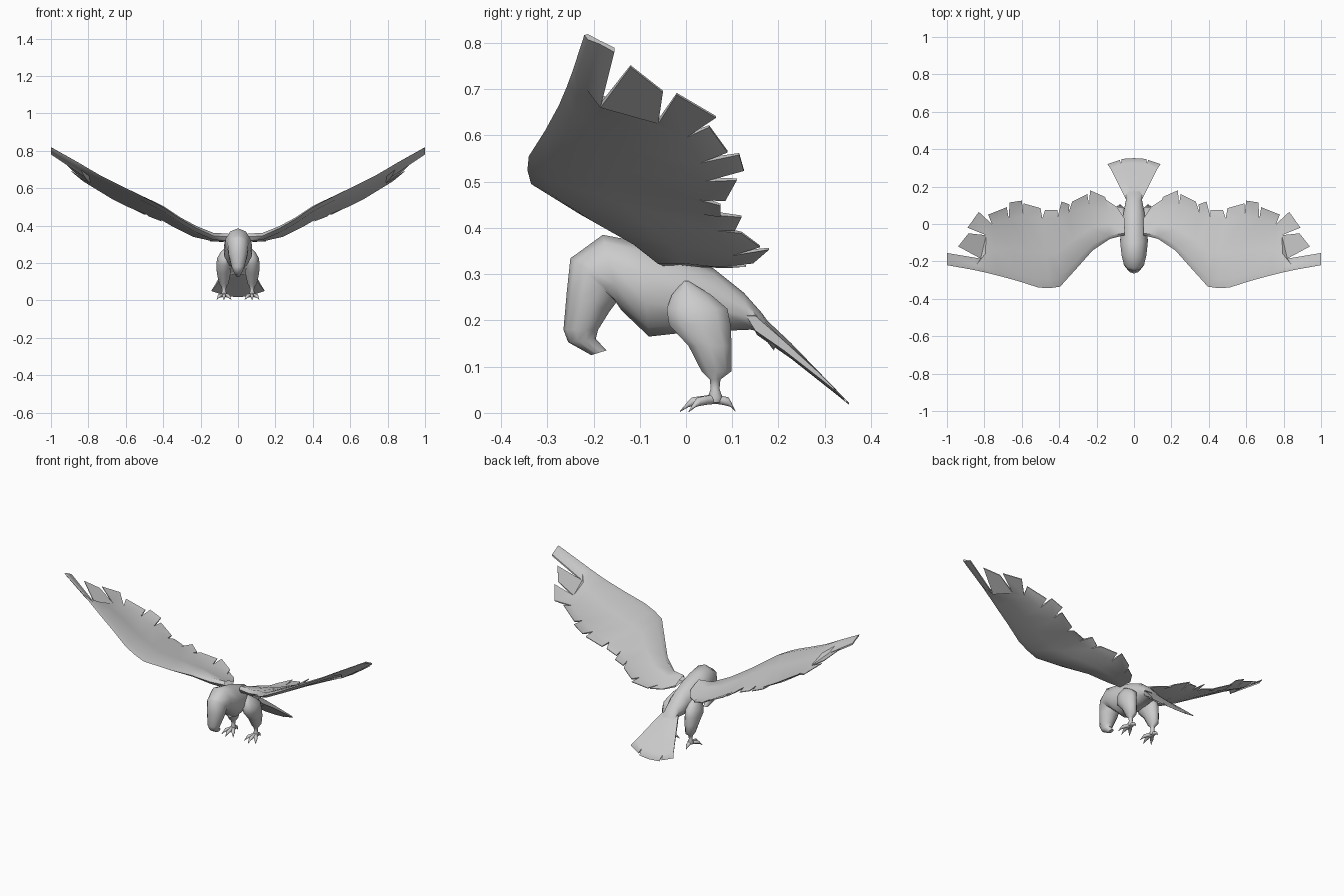
import bpy, bmesh, math
from mathutils import Vector as V

cube = bpy.data.objects.get("Cube")
if cube:
    bpy.data.objects.remove(cube)

grey = bpy.data.materials.new("plumage_grey")
grey.use_nodes = True
grey.diffuse_color = (0.6, 0.6, 0.6, 1)
grey.node_tree.nodes["Principled BSDF"].inputs["Base Color"].default_value = (0.6, 0.6, 0.6, 1)


def finish(name, bm, mirror=False, angle=50):
    bmesh.ops.recalc_face_normals(bm, faces=bm.faces)
    mesh = bpy.data.meshes.new(name)
    bm.to_mesh(mesh)
    bm.free()
    mesh.materials.append(grey)
    ob = bpy.data.objects.new(name, mesh)
    bpy.context.collection.objects.link(ob)
    if mirror:
        ob.modifiers.new("Mirror", "MIRROR").use_clip = True
    bpy.ops.object.select_all(action="DESELECT")
    ob.select_set(True)
    bpy.context.view_layer.objects.active = ob
    bpy.ops.object.shade_smooth_by_angle(angle=math.radians(angle))
    return ob


def bridge(bm, a, b):
    for i in range(len(a)):
        j = (i + 1) % len(a)
        bm.faces.new((a[i], a[j], b[j], b[i]))


def loft(bm, rings):
    """Skin a list of (centre, axis_a, axis_b) ellipses, with closed ends."""
    n, prev = 10, None
    for c, a, b in rings:
        ring = []
        for i in range(n):
            t = 2 * math.pi * i / n
            ring.append(bm.verts.new(V(c) + V(a) * math.cos(t) + V(b) * math.sin(t)))
        if prev:
            bridge(bm, prev, ring)
        else:
            bm.faces.new(ring)
        prev = ring
    bm.faces.new(prev)


def feathered(name, stations, tips, thick):
    """Lens-section sheet between lead and hinge points, with a feather per gap."""
    bm = bmesh.new()
    edge = V((0, 0, 0.005))
    rings = []
    for k, (lead, hinge) in enumerate(stations):
        lead, hinge = V(lead), V(hinge)
        up = V((0, 0, thick[0] + (thick[1] - thick[0]) * k / (len(stations) - 1)))
        front, mid = lead.lerp(hinge, 0.12), lead.lerp(hinge, 0.5)
        pts = [lead, front + up, mid + up * 0.8, hinge + edge,
               hinge - edge, mid - up * 0.5, front - up]
        rings.append([bm.verts.new(p) for p in pts])
    for k in range(len(rings) - 1):
        a, b = rings[k], rings[k + 1]
        for i in range(7):
            j = (i + 1) % 7
            if i != 3 or k >= len(tips):
                bm.faces.new((a[i], a[j], b[j], b[i]))
        if k < len(tips):
            ta, tb = V(tips[k][0]), V(tips[k][1])
            thin = V((0, 0, 0.002))
            root = [a[3], a[4], b[4], b[3]]
            end = [bm.verts.new(p) for p in (ta + thin, ta - thin, tb - thin, tb + thin)]
            for i in (0, 1, 2, 3):
                j = (i + 1) % 4
                bm.faces.new((root[i], root[j], end[j], end[i]))
            bm.faces.new(end)
    bm.faces.new(rings[-1])
    return finish(name, bm, mirror=True)


# Body, neck, head and beak: (top y, z), (underside y, z), half width
profile = [
    ((-.205, .125), (-.172, .135), .010),
    ((-.255, .153), (-.195, .160), .026),
    ((-.265, .180), (-.190, .180), .036),
    ((-.258, .260), (-.165, .220), .052),
    ((-.250, .335), (-.150, .240), .058),
    ((-.235, .345), (-.147, .235), .060),
    ((-.180, .385), (-.140, .222), .070),
    ((-.100, .370), (-.080, .165), .078),
    ((-.020, .345), (.000, .174), .070),
    ((.060, .312), (.070, .177), .058),
    ((.125, .260), (.140, .180), .044),
    ((.165, .215), (.158, .176), .044),
    ((.200, .165), (.190, .135), .048),
]
bm = bmesh.new()
loft(bm, [((0, (t[0] + u[0]) / 2, (t[1] + u[1]) / 2),
           (0, (t[0] - u[0]) / 2, (t[1] - u[1]) / 2), (w, 0, 0))
          for t, u, w in profile])
finish("body_and_head", bm)

# Wings: leading edge point and feather notch, from root to tip
wing = [
    ((.05, -.06, .340), (.05, .03, .320)),
    ((.13, -.08, .345), (.13, .07, .320)),
    ((.22, -.14, .385), (.24, .10, .345)),
    ((.30, -.23, .430), (.35, .06, .400)),
    ((.395, -.335, .495), (.41, .03, .435)),
    ((.45, -.343, .525), (.49, .03, .465)),
    ((.51, -.34, .555), (.59, .04, .505)),
    ((.62, -.305, .610), (.67, .03, .545)),
    ((.73, -.275, .665), (.76, .00, .600)),
    ((.80, -.258, .705), (.79, -.06, .630)),
    ((.86, -.245, .740), (.82, -.185, .665)),
    ((1.0, -.22, .817), (1.0, -.155, .785)),
]
wing_tips = [
    ((.09, .09, .315), (.15, .13, .318)),
    ((.155, .145, .325), (.235, .18, .355)),
    ((.25, .16, .360), (.33, .12, .390)),
    ((.345, .105, .395), (.388, .12, .425)),
    ((.41, .075, .425), (.475, .075, .450)),
    ((.50, .085, .460), (.59, .11, .505)),
    ((.60, .125, .525), (.665, .115, .560)),
    ((.68, .09, .565), (.78, .05, .620)),
    ((.83, .065, .640), (.89, -.02, .690)),
    ((.885, -.05, .695), (.94, -.12, .750)),
]
feathered("wings", wing, wing_tips, (.020, .006))

# Tail fan
tail = [
    ((0, .13, .215), (0, .325, .045)),
    ((.022, .13, .213), (.07, .322, .048)),
    ((.042, .13, .210), (.125, .295, .075)),
]
tail_tips = [
    ((0, .352, .020), (.066, .348, .024)),
    ((.076, .342, .030), (.142, .320, .052)),
]
feathered("tail", tail, tail_tips, (.026, .016))

# Legs: z, centre y, depth radius, centre x, width radius
leg = [
    (.285, .000, .006, .060, .008), (.255, .012, .045, .065, .030),
    (.225, .024, .069, .072, .040), (.190, .030, .070, .075, .041),
    (.145, .052, .049, .076, .037), (.090, .066, .034, .076, .025),
    (.072, .063, .012, .075, .013), (.052, .063, .010, .075, .010),
    (.033, .063, .017, .075, .017), (.022, .063, .014, .075, .014),
]
bm = bmesh.new()
loft(bm, [((x, y, z), (rx, 0, 0), (0, ry, 0)) for z, y, ry, x, rx in leg])
finish("legs", bm, mirror=True)

# Toes with claws: distance along the toe, height, radius
toe = [(0, .030, .011), (.028, .027, .010), (.050, .024, .010),
       (.058, .019, .007), (.076, .003, .001)]
bm = bmesh.new()
for degrees, length in ((-34, .9), (0, 1), (34, .9), (180, .58)):
    a = math.radians(degrees)
    ahead, side = V((math.sin(a), -math.cos(a), 0)), V((math.cos(a), math.sin(a), 0))
    loft(bm, [(V((.075, .063, z)) + ahead * d * length, side * r, V((0, 0, r)))
              for d, z, r in toe])
finish("toes", bm, mirror=True)
